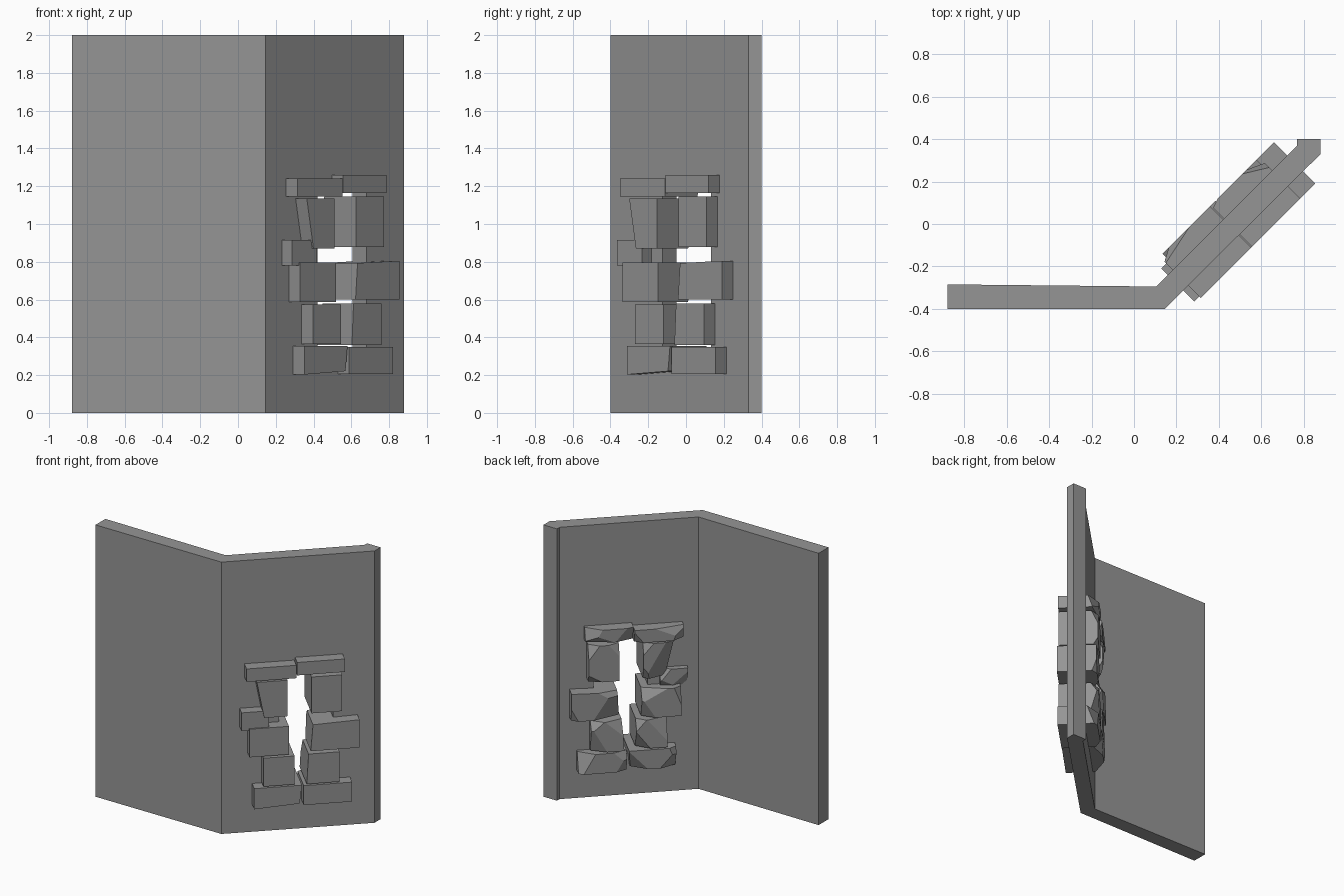
import bpy, bmesh, random
from mathutils import Vector

random.seed(4)
cube = bpy.data.objects.get("Cube")
if cube:
    bpy.data.objects.remove(cube)

grey = bpy.data.materials.new("stone grey")
grey.use_nodes = True
grey.diffuse_color = (0.3, 0.3, 0.3, 1)
bsdf = grey.node_tree.nodes["Principled BSDF"]
bsdf.inputs["Base Color"].default_value = (0.3, 0.3, 0.3, 1)
bsdf.inputs["Roughness"].default_value = 0.9

# Axes of the angled wall: along its length, and out of its front
ALONG = Vector((1, 1, 0)).normalized()
OUT = Vector((1, -1, 0)).normalized()
UP = Vector((0, 0, 1))


def place(u, n, z):
    return ALONG * u + OUT * n + UP * z


def finish(name, bm):
    bmesh.ops.recalc_face_normals(bm, faces=bm.faces)
    mesh = bpy.data.meshes.new(name)
    bm.to_mesh(mesh)
    bm.free()
    mesh.materials.append(grey)
    obj = bpy.data.objects.new(name, mesh)
    bpy.context.collection.objects.link(obj)
    return obj


def prism(bottom, top):
    """Closed solid between two matching rings of points."""
    bm = bmesh.new()
    a = [bm.verts.new(p) for p in bottom]
    b = [bm.verts.new(p) for p in top]
    bm.faces.new(a)
    bm.faces.new(b)
    for i in range(len(a)):
        j = (i + 1) % len(a)
        bm.faces.new((a[i], a[j], b[j], b[i]))
    return bm


def ring(corners, n):
    return [place(u, n, z) for u, z in corners]


def rect(u0, u1, z0, z1):
    return [(u0, z0), (u1, z0), (u1, z1), (u0, z1)]


# Bent wall, extruded from its plan
plan = [(-0.88, -0.4), (0.145, -0.4), (0.88, 0.33), (0.88, 0.4),
        (0.77, 0.4), (0.77, 0.37), (0.105, -0.295), (-0.88, -0.285)]
wall = finish("bent_wall", prism([Vector((x, y, 0)) for x, y in plan],
                                 [Vector((x, y, 2)) for x, y in plan]))

# Window opening through the angled wall
hole = rect(0.21, 0.575, 0.3, 1.18)
cutter = finish("opening_cutter", prism(ring(hole, 0.1), ring(hole, 0.6)))
cutter.hide_render = True
cut = wall.modifiers.new("opening", "BOOLEAN")
cut.operation = "DIFFERENCE"
cut.solver = "EXACT"
cut.object = cutter
bpy.context.view_layer.objects.active = wall
bpy.ops.object.modifier_apply(modifier=cut.name)
bpy.data.objects.remove(cutter)


def stone(name, u0, u1, z0, z1, skew=(0, 0, 0, 0), front=0.47, back=0.195):
    """Block through the wall, dressed in front and roughly chipped behind.
    skew moves the bottom-left u, bottom-right u, bottom-right z, top-left z."""
    face = [(u0 + skew[0], z0), (u1 + skew[1], z0 + skew[2]),
            (u1, z1), (u0, z1 + skew[3])]
    bm = prism(ring(face, back), ring(face, front))
    # Chip two or three of the back corners with slanted planes
    for u, z in random.sample(face, 3):
        du = 1 if u > (u0 + u1) / 2 else -1
        dz = 1 if z > (z0 + z1) / 2 else -1
        normal = (ALONG * du * random.uniform(0.2, 0.7)
                  + UP * dz * random.uniform(0.2, 0.7) - OUT)
        depth = random.uniform(0.03, 0.07)
        point = place(u, back + depth, z)
        bmesh.ops.bisect_plane(bm, geom=bm.verts[:] + bm.edges[:] + bm.faces[:],
                               plane_co=point, plane_no=normal.normalized(),
                               clear_outer=True)
        open_edges = [e for e in bm.edges if e.is_boundary]
        bmesh.ops.holes_fill(bm, edges=open_edges)
    finish(name, bm)


# Stone surround, from the lintels down to the sills
stone("lintel_left", -0.025, 0.312, 1.145, 1.24)
stone("lintel_right", 0.318, 0.64, 1.165, 1.26)
stone("upper_jamb_left", 0.045, 0.252, 0.87, 1.135, (0.05, 0, 0, 0))
stone("upper_jamb_right", 0.415, 0.623, 0.878, 1.145)
stone("tie_stone_left", -0.057, 0.13, 0.78, 0.915, (0, 0, 0, 0), 0.46, 0.24)
stone("middle_jamb_left", -0.005, 0.262, 0.588, 0.795)
stone("middle_jamb_right", 0.425, 0.74, 0.6, 0.805, (-0.015, 0, 0, -0.012))
stone("lower_jamb_left", 0.09, 0.3, 0.365, 0.574)
stone("lower_jamb_right", 0.395, 0.605, 0.36, 0.58, (-0.012, 0, 0, 0))
stone("sill_left", 0.027, 0.35, 0.203, 0.355, (0, -0.015, 0.018, 0))
stone("sill_right", 0.362, 0.69, 0.207, 0.35)
